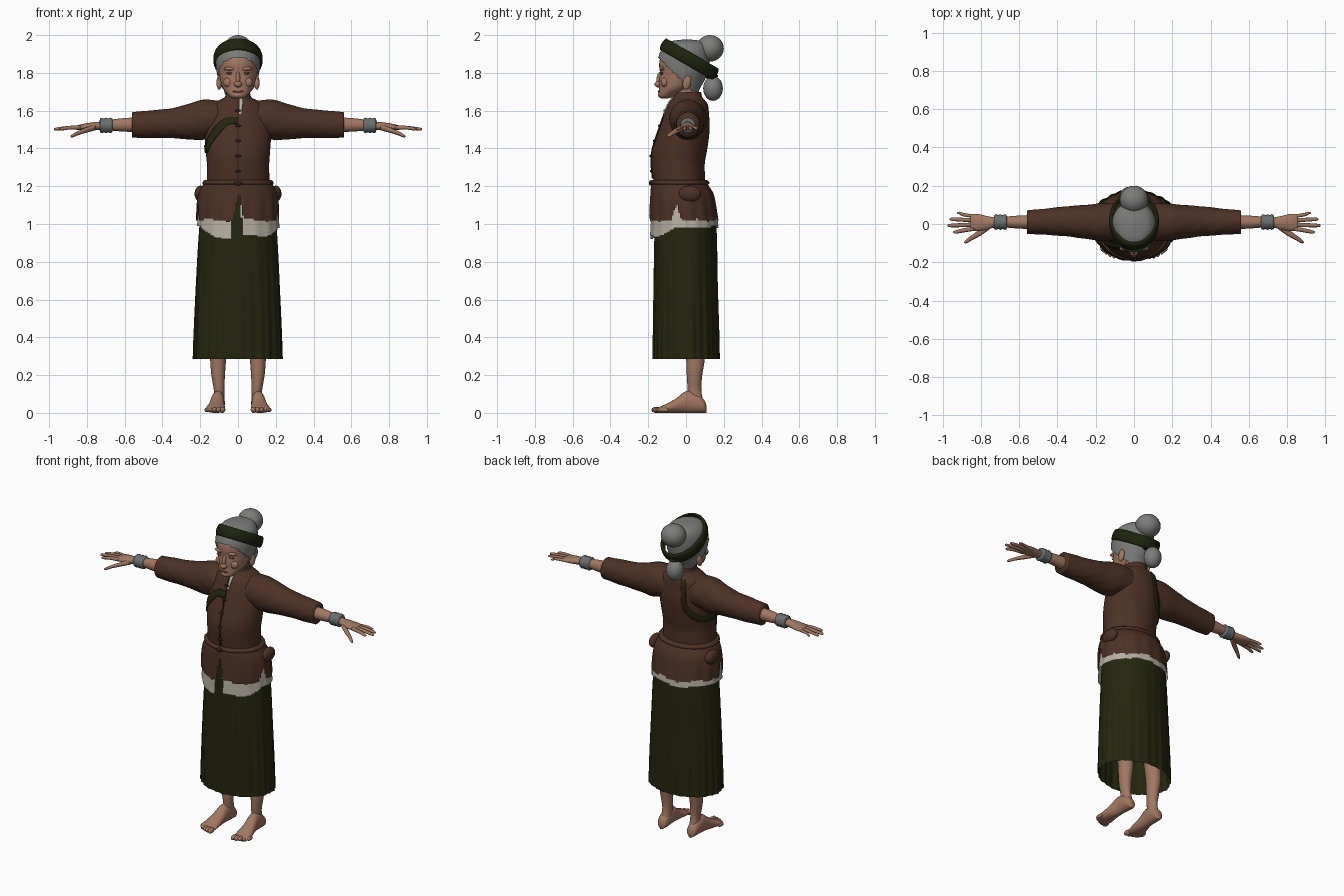
import bpy, bmesh, math
from mathutils import Matrix, Vector

def material(name, r, g, b):
    m = bpy.data.materials.new(name)
    m.diffuse_color = (r, g, b, 1)
    return m

BROWN = material("brown_cloth", .074, .031, .018)
DARK = material("dark_brown", .03, .013, .008)
GREEN = material("dark_green_cloth", .018, .019, .004)
BAND = material("band_green", .013, .017, .004)
SKIN = material("skin", .36, .185, .12)
LIP = material("lip_brown", .17, .075, .05)
HAIR = material("grey_hair", .2, .2, .19)
WHITE = material("pale_linen", .47, .43, .36)
METAL = material("grey_metal", .14, .155, .16)

def finish(bm, name, mat, mirror=False):
    bmesh.ops.recalc_face_normals(bm, faces=bm.faces)
    me = bpy.data.meshes.new(name)
    bm.to_mesh(me)
    bm.free()
    me.materials.append(mat)
    for p in me.polygons:
        p.use_smooth = True
    ob = bpy.data.objects.new(name, me)
    bpy.context.collection.objects.link(ob)
    if mirror:
        ob.modifiers.new("mirror", 'MIRROR').use_mirror_merge = False
    return ob

def smooth_rows(rows, k):
    """Catmull-Rom resampling of profile rows"""
    out = []
    for i in range(len(rows) - 1):
        p = [rows[max(0, min(len(rows) - 1, i + d))] for d in (-1, 0, 1, 2)]
        for j in range(k):
            t = j / k
            out.append(tuple(.5 * (2*b + (c-a)*t + (2*a-5*b+4*c-d)*t*t + (3*b-a-3*c+d)*t**3)
                             for a, b, c, d in zip(*p)))
    return out + [tuple(rows[-1])]

def limb(name, axis, rows, mat, mirror=False, n=32, k=4, warp=None, keep=None, caps=True):
    """Loft of elliptical sections; row = (along, centre u, centre v, radius u, radius v)"""
    bm = bmesh.new()
    rings = []
    for s, u, v, ru, rv in (smooth_rows(rows, k) if k > 1 else rows):
        ring = []
        for i in range(n):
            a = 2 * math.pi * i / n
            f = warp(a, s) if warp else 1
            pu, pv = u + f * ru * math.sin(a), v - f * rv * math.cos(a)
            ring.append(bm.verts.new({'x': (s, pu, pv), 'y': (pu, s, pv), 'z': (pu, pv, s)}[axis]))
        rings.append(ring)
    for A, B in zip(rings, rings[1:]):
        for i in range(n):
            bm.faces.new((A[i], A[(i+1) % n], B[(i+1) % n], B[i]))
    if caps:
        bm.faces.new(rings[0])
        bm.faces.new(rings[-1])
    if keep:
        bad = [f for f in bm.faces if not keep(*f.calc_center_median())]
        bmesh.ops.delete(bm, geom=bad, context='FACES')
    return finish(bm, name, mat, mirror)

def ball(name, c, r, mat, mirror=False, tilt=0):
    bm = bmesh.new()
    bmesh.ops.create_uvsphere(bm, u_segments=24, v_segments=14, radius=1, matrix=Matrix.Translation(c)
                              @ Matrix.Rotation(tilt, 4, 'X') @ Matrix.Diagonal((*r, 1)))
    return finish(bm, name, mat, mirror)

def body(rows):
    """(z, front y, back y, half width) -> loft rows"""
    return [(z, 0, (f + b) / 2, w, (b - f) / 2) for z, f, b, w in rows]

# Legs and feet
limb("leg", 'z', [(.05, .1, .055, .03, .04), (.12, .1, .045, .028, .036), (.2, .105, .045, .036, .041),
     (.3, .105, .05, .043, .05), (.45, .1, .04, .05, .055), (.65, .1, .02, .06, .065),
     (.9, .1, 0, .08, .08)], SKIN, True, 20)
limb("foot", 'y', [(y, x, h / 2, w, h / 2) for y, x, w, h in
     [(.108, .104, .012, .04), (.095, .104, .03, .07), (.05, .105, .036, .105), (0, .108, .036, .115),
      (-.05, .113, .042, .078), (-.1, .118, .05, .05), (-.135, .12, .05, .034), (-.15, .12, .04, .022)]],
     SKIN, True, 20)
for i in range(5):
    ball("toe", (.082 + .021 * i, -.157 + .005 * i * i / 2, .016), (.015 - .001 * i, .026, .016 - .001 * i), SKIN, True)

# Pleated skirt, open below
def pleat(a, z):
    t = max(0, min(1, (1.05 - z) / .7))
    return 1 + t * (.014 * math.sin(26 * a) + .012 * math.sin(11 * a + 1))
limb("skirt", 'z', body([(1.2, -.15, .09, .15), (1.05, -.167, .15, .195), (.95, -.167, .163, .207),
     (.7, -.17, .168, .22), (.45, -.172, .175, .23), (.285, -.174, .178, .235)]), GREEN,
     n=160, k=5, warp=pleat, caps=False)

# Linen undershirt with uneven hem and front opening
def linen(x, y, z):
    hem = .985 - .055 * max(0, min(1, (-y - .06) / .1)) + .01 * math.sin(25 * x)
    return z > hem and not (y < 0 and -.03 < x < .02 + .1 * (1 - z))
limb("undershirt", 'z', body([(1.15, -.172, .145, .2), (1.05, -.183, .163, .212), (.92, -.191, .178, .224)]),
     WHITE, n=120, k=14, keep=linen, caps=False, warp=lambda a, z: 1 + .008 * math.sin(17 * a))

# Jacket skirt with front opening and side slits
def peplum(x, y, z):
    front = y < -.1 and abs(x - .004) < (1.16 - z) * .2
    slit = z < 1.11 and abs(y + .05) < (1.11 - z) * .3
    return not (front or slit) and z > 1.02 + .006 * math.sin(30 * x)
limb("jacket_skirt", 'z', body([(1.225, -.178, .105, .172), (1.2, -.185, .122, .19), (1.16, -.188, .145, .208),
     (1.1, -.191, .158, .217), (1.01, -.195, .172, .219)]), BROWN, n=128, k=7, keep=peplum, caps=False,
     warp=lambda a, z: 1 + .012 * math.sin(15 * a) * min(1, (1.23 - z) * 8))
ball("hip_pouch", (.2, .02, 1.16), (.03, .06, .043), BROWN, True)

# Jacket body
TORSO = body([(1.18, -.165, .1, .168), (1.25, -.175, .1, .165), (1.32, -.182, .1, .165), (1.38, -.18, .11, .17),
              (1.45, -.16, .12, .175), (1.52, -.135, .125, .175), (1.58, -.115, .12, .165),
              (1.63, -.095, .115, .14), (1.655, -.08, .1, .1), (1.672, -.068, .086, .07), (1.7, -.063, .08, .064)])
limb("jacket_body", 'z', TORSO, BROWN, n=64, k=5,
     warp=lambda a, z: 1 + .005 * math.sin(9 * a + 20 * z))

def on_torso(a, z, off=.006):
    for p, q in zip(TORSO, TORSO[1:]):
        if z <= q[0]:
            t = (z - p[0]) / (q[0] - p[0])
            _, u, v, ru, rv = [i + (j - i) * t for i, j in zip(p, q)]
            return Vector((u + (ru + off) * math.sin(a), v - (rv + off) * math.cos(a), z))

def ribbon(name, left, right, mat, k=6):
    """Cloth strip on the jacket between two edge paths of (angle, z)"""
    bm = bmesh.new()
    cols = [[[bm.verts.new(on_torso(l[0] + (r[0] - l[0]) * t / 3, l[1] + (r[1] - l[1]) * t / 3, o))
              for t in range(4)] for o in (.007, -.001)]
            for l, r in zip(smooth_rows(left, k), smooth_rows(right, k))]
    loops = [c[0] + c[1][::-1] for c in cols]
    for A, B in zip(loops, loops[1:]):
        for i in range(8):
            bm.faces.new((A[i], A[(i+1) % 8], B[(i+1) % 8], B[i]))
    bm.faces.new(loops[0])
    bm.faces.new(loops[-1])
    finish(bm, name, mat)

# Shoulder strap, front and back, placket and collar trim
ribbon("strap_front", [(0, 1.565), (-.3, 1.565), (-.65, 1.53), (-1.3, 1.42)],
       [(0, 1.53), (-.3, 1.525), (-.55, 1.485), (-1.2, 1.38)], GREEN)
ribbon("strap_back", [(-2.6, 1.645), (-2.68, 1.56), (-2.6, 1.48), (-2.1, 1.415), (-1.3, 1.42)],
       [(-2.85, 1.645), (-2.85, 1.55), (-2.75, 1.45), (-2.2, 1.38), (-1.2, 1.38)], GREEN)
ribbon("placket", [(-.02, 1.24), (-.02, 1.4), (-.02, 1.66)], [(.02, 1.24), (.02, 1.4), (.02, 1.66)], DARK)
ribbon("collar_trim", [(.03, 1.58), (.05, 1.63), (.1, 1.69)], [(.11, 1.58), (.16, 1.63), (.35, 1.69)], WHITE)
for z in (1.28, 1.36, 1.44, 1.52, 1.6):
    ball("button", on_torso(0, z), (.015, .007, .007), DARK)

# Waist cord
limb("waist_cord", 'z', body([(1.207, -.178, .112, .178), (1.212, -.188, .122, .187), (1.222, -.19, .123, .188),
     (1.232, -.182, .112, .178)]), BROWN, n=64, k=2, warp=lambda a, z: 1 + .012 * math.sin(28 * a))
ball("cord_knot", (0, -.187, 1.217), (.022, .01, .014), DARK)

# Sleeves
limb("sleeve", 'x', [(.07, .01, 1.555, .095, .095), (.14, .01, 1.558, .098, .1), (.2, .01, 1.55, .096, .105),
     (.28, .012, 1.54, .086, .09), (.36, .014, 1.533, .077, .079), (.46, .012, 1.528, .069, .073),
     (.56, .01, 1.525, .061, .067)], BROWN, True, 40, 8,
     warp=lambda a, x: 1 + .018 * math.sin(5 * a + 40 * x) * math.sin(3 * a + 14 * x))

# Forearms, hands, fingers and bracelets
limb("forearm_and_palm", 'x', [(.5, .01, 1.525, .038, .04), (.6, .01, 1.525, .034, .036), (.68, .01, 1.523, .028, .028),
     (.73, .008, 1.52, .027, .022), (.77, .006, 1.517, .036, .021), (.82, .008, 1.513, .045, .017),
     (.855, .01, 1.51, .042, .011)], SKIN, True, 24)
for y0, x1, y1, r in [(-.024, .945, -.042, .011), (-.003, .975, -.008, .011), (.019, .965, .025, .0105), (.04, .925, .057, .009)]:
    limb("finger", 'x', [(.83, y0, 1.511, r, r), (.89, (y0 + y1) / 2, 1.51, r, r * .9),
         (x1 - .012, y1, 1.503, r * .8, r * .7), (x1, y1, 1.502, .002, .002)], SKIN, True, 12, 3)
limb("thumb", 'x', [(.755, -.012, 1.512, .016, .016), (.8, -.042, 1.498, .018, .014), (.845, -.07, 1.482, .014, .011),
     (.875, -.09, 1.468, .011, .009), (.888, -.097, 1.463, .002, .002)], SKIN, True, 12, 3)
limb("bracelet", 'x', [(x, .01, 1.522, r, r) for x, r in [(.664, .028), (.666, .037), (.676, .041), (.686, .036),
     (.698, .041), (.71, .036), (.72, .041), (.73, .037), (.732, .027)]], METAL, True, 28, 1)

# Neck and head
limb("neck", 'z', body([(1.6, -.06, .06, .055), (1.68, -.058, .062, .054), (1.74, -.07, .07, .06)]), SKIN)
limb("head", 'z', body([(1.664, -.13, -.1, .018), (1.672, -.142, -.07, .04), (1.69, -.145, -.04, .058),
     (1.72, -.142, .02, .08), (1.76, -.142, .07, .093), (1.8, -.138, .09, .102), (1.84, -.142, .1, .106),
     (1.88, -.135, .1, .106), (1.93, -.1, .09, .085), (1.955, -.04, .05, .03)]), SKIN, n=40)
ball("nose_tip", (0, -.147, 1.74), (.021, .02, .017), SKIN)
ball("nose_bridge", (0, -.14, 1.772), (.012, .016, .036), SKIN, tilt=-.2)
ball("cheek", (.05, -.112, 1.75), (.028, .02, .026), SKIN, True)
ball("brow_ridge", (.042, -.127, 1.822), (.034, .014, .01), SKIN, True)
ball("eye", (.042, -.128, 1.798), (.02, .007, .006), LIP, True)
ball("mouth", (0, -.143, 1.702), (.03, .006, .006), LIP)
ball("chin", (0, -.132, 1.683), (.026, .016, .016), SKIN)
ball("ear", (.1, .005, 1.748), (.014, .022, .038), SKIN, True, -.2)

# Hair cap cut along the hairline, two buns
limb("hair", 'z', body([(1.68, -.03, .06, .06), (1.72, -.08, .075, .086), (1.76, -.145, .098, .102),
     (1.8, -.148, .115, .112), (1.84, -.152, .122, .117), (1.88, -.147, .124, .118), (1.92, -.132, .12, .112),
     (1.95, -.112, .108, .094), (1.968, -.08, .085, .065), (1.976, -.02, .03, .015)]), HAIR, n=72, k=6,
     warp=lambda a, z: 1 + .006 * math.sin(24 * a), keep=lambda x, y, z: z + y > 1.735)
ball("top_bun", (0, .127, 1.93), (.075, .073, .07), HAIR)
ball("low_bun", (-.022, .143, 1.718), (.053, .052, .066), HAIR)
ball("bun_tie", (-.01, .13, 1.785), (.04, .04, .016), BAND)

# Tilted head band
band = limb("head_band", 'z', [(-.03, 0, 0, .115, .148), (-.034, 0, 0, .123, .16), (-.015, 0, 0, .13, .167),
     (.015, 0, 0, .129, .167), (.034, 0, 0, .12, .16), (.032, 0, 0, .11, .148)], BAND, n=64, k=2, caps=False)
band.data.transform(Matrix.Translation((0, .017, 1.873)) @ Matrix.Rotation(math.radians(-30), 4, 'X'))
